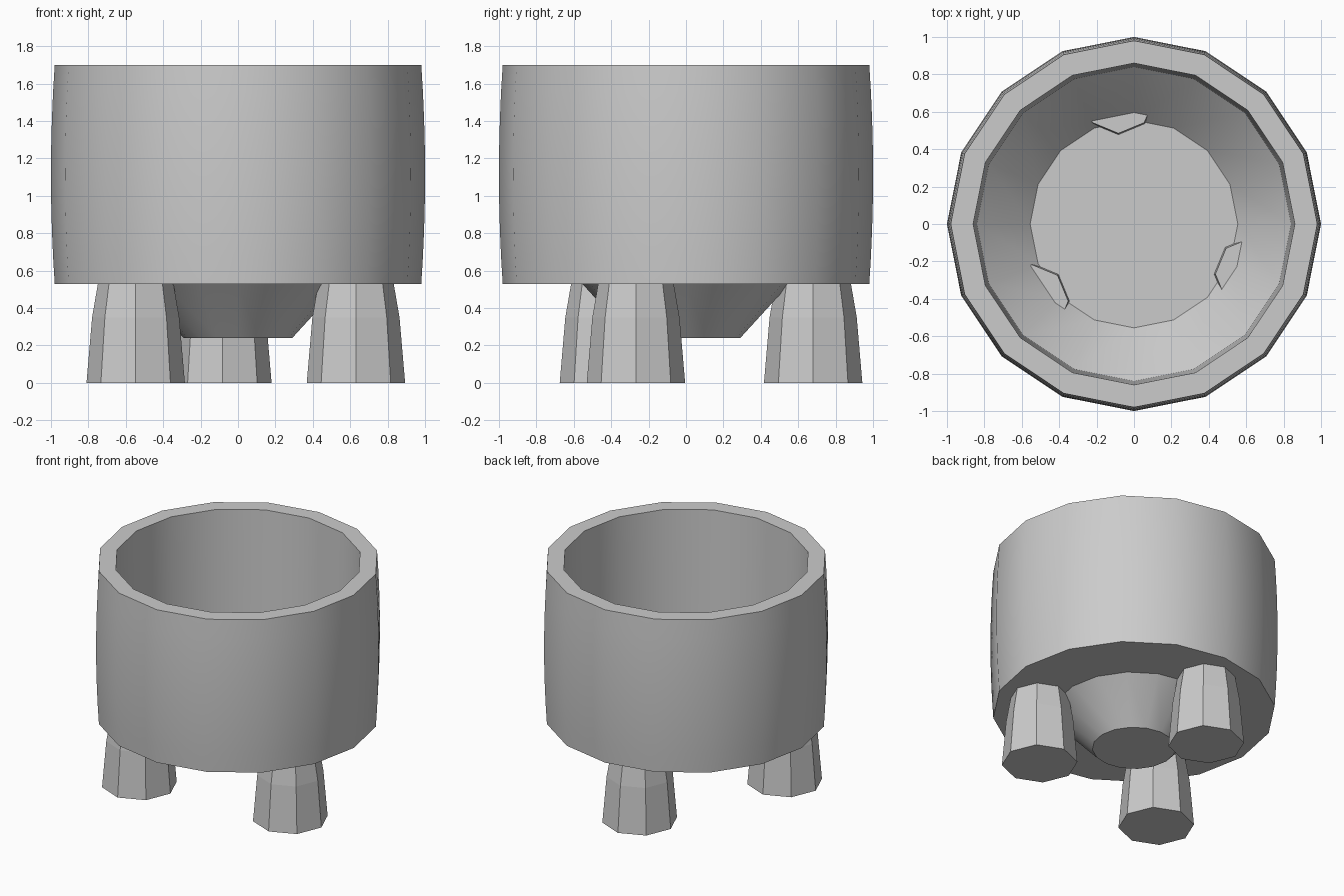
import bpy, math

if "Cube" in bpy.data.objects:
    bpy.data.objects.remove(bpy.data.objects["Cube"])


def lathe(name, profile, sides, center=(0, 0), smooth=True):
    """Revolve an (r, z) profile; r = 0 ends are replaced by flat caps."""
    verts, faces = [], []
    for r, z in profile:
        for i in range(sides):
            a = 2 * math.pi * i / sides
            verts.append((center[0] + r * math.cos(a), center[1] + r * math.sin(a), z))
    n = len(profile)
    for k in range(n - 1):
        for i in range(sides):
            j = (i + 1) % sides
            faces.append((k * sides + i, k * sides + j, (k + 1) * sides + j, (k + 1) * sides + i))
    faces.append(tuple(reversed(range(sides))))
    faces.append(tuple(range((n - 1) * sides, n * sides)))
    mesh = bpy.data.meshes.new(name)
    mesh.from_pydata(verts, [], faces)
    ob = bpy.data.objects.new(name, mesh)
    bpy.context.collection.objects.link(ob)
    if smooth:
        bpy.ops.object.select_all(action='DESELECT')
        ob.select_set(True)
        bpy.context.view_layer.objects.active = ob
        bpy.ops.object.shade_smooth_by_angle(angle=math.radians(30))
    return ob


# Bulging barrel: flat base disc, outer wall, thick rim, then the conical basin
# inside, which pokes out below the base
Z0, Z1, STEPS = 0.53, 1.70, 8
wall = []
for s in range(STEPS + 1):
    t = s / STEPS
    wall.append((0.98 + 0.02 * (1 - (2 * t - 1) ** 2), Z0 + (Z1 - Z0) * t))
basin = [(0.86, Z1), (0.84, 0.81), (0.555, 0.53), (0.29, 0.24)]
lathe("bowl", wall + basin, 16)

# Three octagonal tapered legs
leg_profile = [(0.263, 0), (0.233, 0.35), (0.202, 0.53), (0.195, 0.57)]
for k in range(3):
    a = math.radians(97 + 120 * k)
    lathe(f"leg_{k + 1}", leg_profile, 8, (0.685 * math.cos(a), 0.685 * math.sin(a)), smooth=False)
